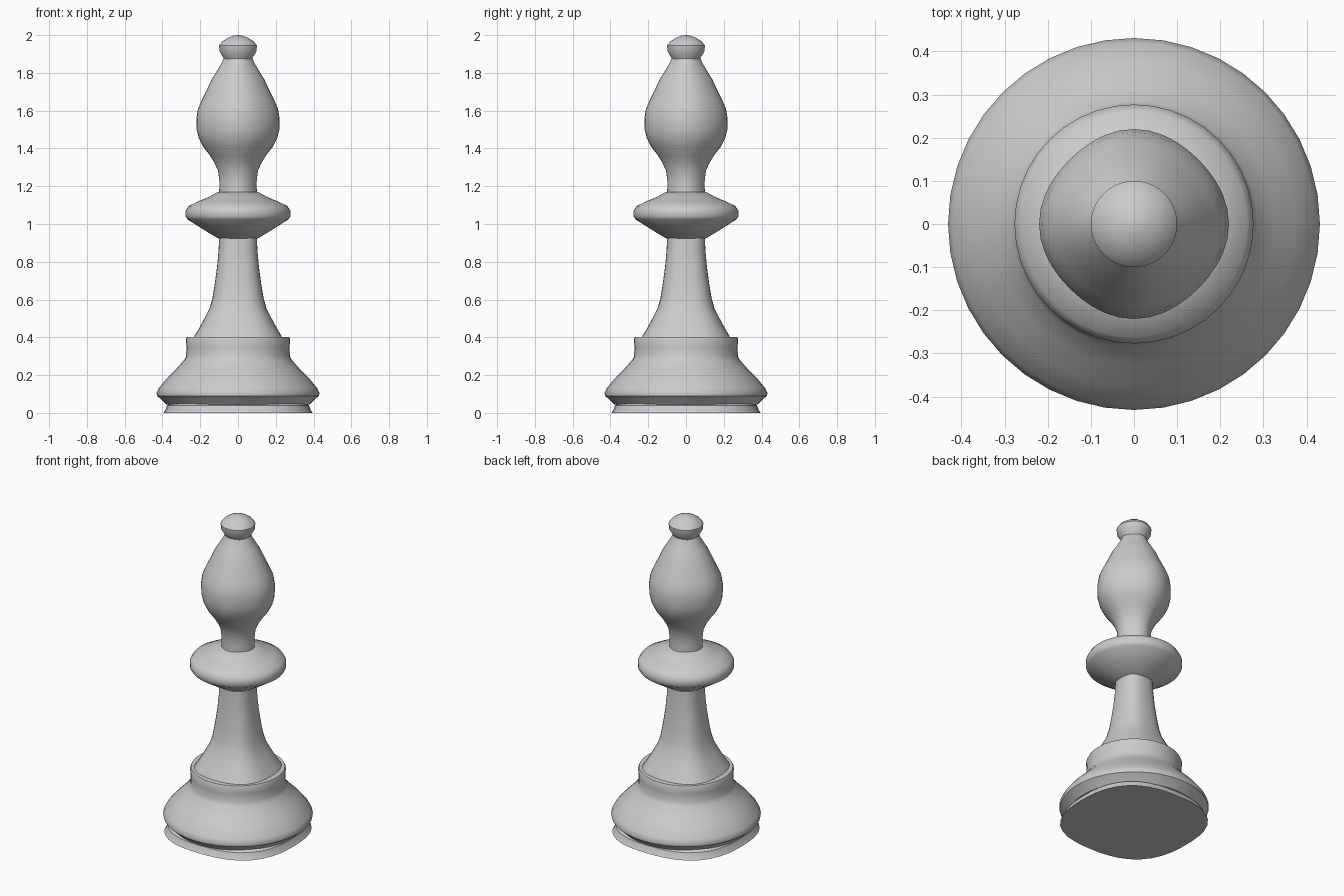
import bpy
import bmesh
import math

cube = bpy.data.objects.get("Cube")
if cube:
    bpy.data.objects.remove(cube, do_unlink=True)

# One plain grey for the whole piece
grey = bpy.data.materials.new("light grey")
grey.use_nodes = True
colour = (0.6, 0.6, 0.6, 1)
grey.diffuse_color = colour
grey.node_tree.nodes["Principled BSDF"].inputs["Base Color"].default_value = colour

SIDES = 40


def turned(name, profile, diagonal=0.0):
    """Turn a (radius, height) profile; diagonal widens it between the axes."""
    bm = bmesh.new()
    rings = []
    for radius, z in profile:
        if radius == 0:
            rings.append([bm.verts.new((0, 0, z))] * SIDES)
            continue
        ring = []
        for i in range(SIDES):
            a = math.tau * i / SIDES
            r = radius * (1 + diagonal * (1 - math.cos(4 * a)) / 2)
            ring.append(bm.verts.new((r * math.cos(a), r * math.sin(a), z)))
        rings.append(ring)
    for low, high in zip(rings, rings[1:]):
        for i in range(SIDES):
            j = (i + 1) % SIDES
            corners = dict.fromkeys((low[i], low[j], high[j], high[i]))
            bm.faces.new(list(corners))
    bmesh.ops.recalc_face_normals(bm, faces=bm.faces)
    mesh = bpy.data.meshes.new(name)
    bm.to_mesh(mesh)
    bm.free()
    mesh.materials.append(grey)
    obj = bpy.data.objects.new(name, mesh)
    bpy.context.collection.objects.link(obj)
    bpy.ops.object.select_all(action="DESELECT")
    obj.select_set(True)
    bpy.context.view_layer.objects.active = obj
    bpy.ops.object.shade_smooth_by_angle(angle=math.radians(35))
    return obj


# Flared foot with a closed underside
turned("foot", [(0, 0), (.395, 0), (.385, .015), (.376, .04), (.355, .05)], .08)

# Bulging base with an upright rim and flat top
turned("base", [(.355, .042), (.38, .045), (.405, .07), (.428, .09), (.431, .105),
                (.42, .13), (.375, .185), (.325, .235), (.285, .28), (.275, .30),
                (.273, .35), (.276, .39), (.27, .402), (.2, .402)])

# Tapering stem
turned("stem", [(.235, .40), (.205, .45), (.175, .505), (.15, .555), (.135, .61),
                (.122, .69), (.11, .78), (.103, .86), (.10, .925)], .08)

# Wide collar
turned("collar", [(.08, .92), (.108, .925), (.19, .975), (.268, 1.025), (.277, 1.04),
                  (.277, 1.07), (.262, 1.095), (.21, 1.12), (.15, 1.145),
                  (.105, 1.17), (.08, 1.172)])

# Teardrop head on a short neck
turned("head", [(.10, 1.165), (.098, 1.22), (.105, 1.28), (.125, 1.325), (.15, 1.365),
                (.185, 1.41), (.208, 1.455), (.219, 1.50), (.22, 1.56), (.212, 1.61),
                (.19, 1.66), (.165, 1.71), (.14, 1.765), (.112, 1.81), (.088, 1.85),
                (.075, 1.88)], -.04)

# Button finial
turned("finial", [(.07, 1.865), (.08, 1.885), (.098, 1.915), (.10, 1.945),
                  (.085, 1.965), (.055, 1.985), (.025, 1.997), (0, 2)])
